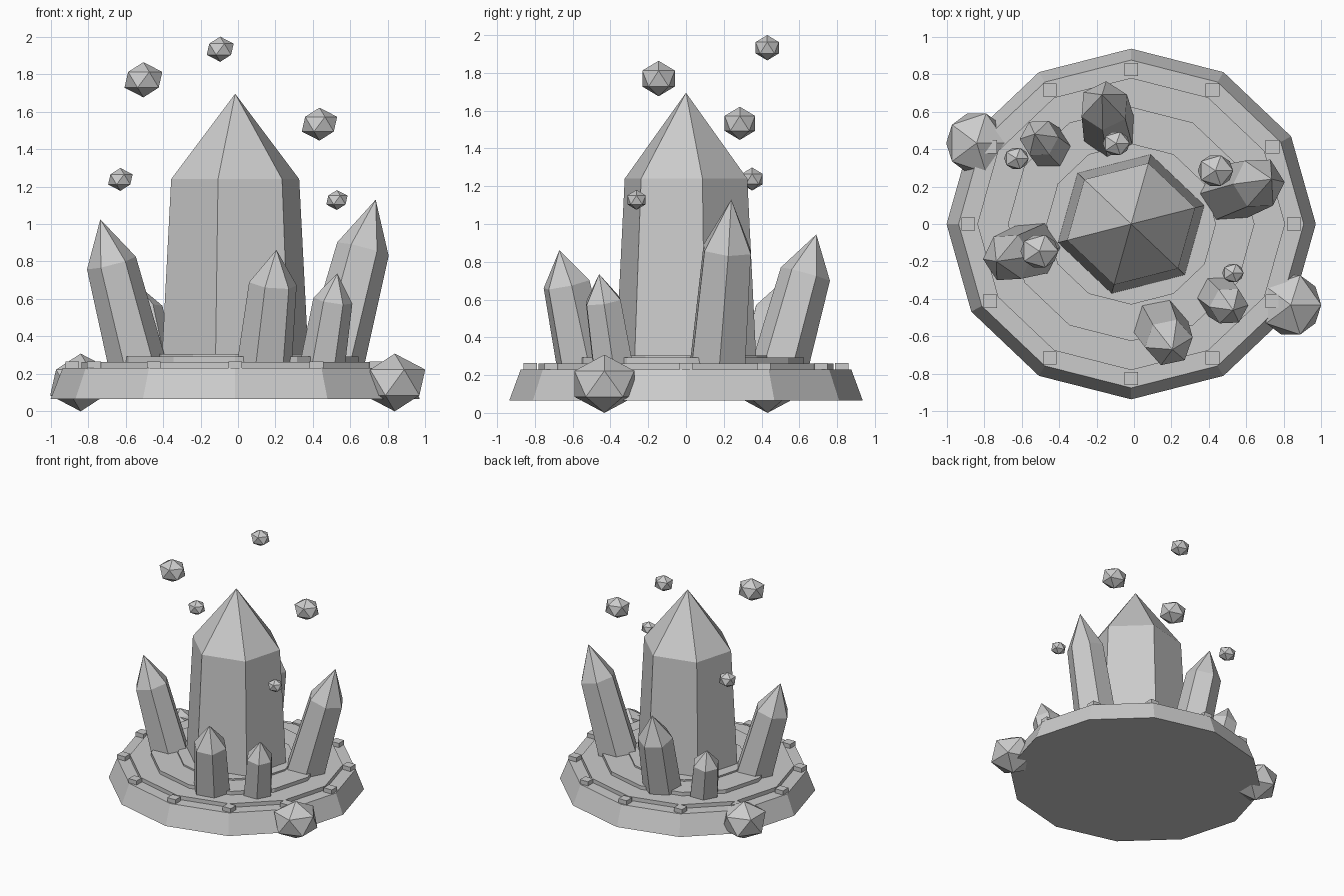
import bpy, bmesh
from math import sin, cos, radians, tau
from mathutils import Vector, Matrix

cube = bpy.data.objects.get("Cube")
if cube:
    bpy.data.objects.remove(cube, do_unlink=True)

stone = bpy.data.materials.new("pale_grey_stone")
stone.use_nodes = True
GREY = (0.6, 0.6, 0.6, 1)
stone.diffuse_color = GREY
stone.node_tree.nodes["Principled BSDF"].inputs["Base Color"].default_value = GREY

CX = -0.015        # centre line of the plinth
STRETCH = 1.053    # plinth and main crystal are slightly wider than deep


def finish(name, bm):
    bmesh.ops.recalc_face_normals(bm, faces=bm.faces)
    mesh = bpy.data.meshes.new(name)
    bm.to_mesh(mesh)
    bm.free()
    mesh.materials.append(stone)
    obj = bpy.data.objects.new(name, mesh)
    bpy.context.collection.objects.link(obj)
    return obj


def loft(name, sides, turn, rings, tip=None, matrix=Matrix()):
    """Stack of (radius, height) rings, closed flat or with a point on top."""
    bm = bmesh.new()
    loops = []
    for r, z in rings:
        angles = [radians(turn) + tau * i / sides for i in range(sides)]
        loops.append([bm.verts.new((r * cos(a), r * sin(a), z)) for a in angles])
    bm.faces.new(loops[0])
    for lo, hi in zip(loops, loops[1:]):
        for i in range(sides):
            j = (i + 1) % sides
            bm.faces.new((lo[i], lo[j], hi[j], hi[i]))
    top = loops[-1]
    if tip is None:
        bm.faces.new(top)
    else:
        point = bm.verts.new((0, 0, tip))
        for i in range(sides):
            bm.faces.new((top[i], top[(i + 1) % sides], point))
    bm.transform(matrix)
    return finish(name, bm)


centred = Matrix.Translation((CX, 0, 0)) @ Matrix.Diagonal((STRETCH, 1, 1, 1))

# Plinth with stepped discs
loft("plinth", 12, 0, [(0.936, 0.065), (0.875, 0.23)], matrix=centred)
loft("lower_step", 12, 0, [(0.78, 0.22), (0.78, 0.262)], matrix=centred)
loft("middle_step", 12, 0, [(0.625, 0.25), (0.625, 0.292)], matrix=centred)
loft("upper_step", 12, 0, [(0.43, 0.28), (0.43, 0.305)], matrix=centred)

# Square studs around the rim
for i in range(12):
    a = tau * i / 12
    bm = bmesh.new()
    bmesh.ops.create_cube(bm, size=1)
    bm.transform(Matrix.Translation((CX + 0.87 * cos(a), 0.825 * sin(a), 0.245))
                 @ Matrix.Diagonal((0.074, 0.07, 0.04, 1)))
    finish(f"rim_stud_{i + 1}", bm)

# Main crystal
loft("main_crystal", 6, 15, [(0.387, 0.24), (0.336, 1.24)], 1.695, centred)


# Leaning crystals: foot, tip, foot radius, shoulder radius, turn
def crystal(name, foot, tip, r_foot, r_top, turn):
    foot, tip = Vector(foot), Vector(tip)
    axis = tip - foot
    lean = Matrix.Translation(foot) @ axis.to_track_quat("Z", "Y").to_matrix().to_4x4()
    length = axis.length
    loft(name, 6, turn, [(r_foot, 0), (r_top, 0.71 * length)], length, lean)


crystal("front_crystal", (0.14, -0.54, 0.24), (0.205, -0.67, 0.862), 0.15, 0.13, 45)
crystal("front_left_crystal", (0.45, -0.385, 0.24), (0.53, -0.46, 0.735), 0.12, 0.105, 15)
crystal("left_crystal", (0.5, 0.165, 0.22), (0.735, 0.24, 1.13), 0.165, 0.142, 15)
crystal("right_crystal", (-0.53, -0.13, 0.22), (-0.735, -0.2, 1.025), 0.155, 0.135, 15)
crystal("back_crystal", (-0.13, 0.49, 0.22), (-0.17, 0.69, 0.945), 0.15, 0.135, 15)
crystal("back_right_crystal", (-0.45, 0.405, 0.24), (-0.53, 0.48, 0.67), 0.12, 0.105, 15)


# Faceted gems: two at the rim, five floating
def gem(name, centre, height, wide, deep):
    bm = bmesh.new()
    bmesh.ops.create_icosphere(bm, subdivisions=1, radius=height)
    bm.transform(Matrix.Translation(centre) @ Matrix.Diagonal((wide, deep, 1, 1)))
    finish(name, bm)


gem("rim_gem_left", (0.837, -0.432, 0.154), 0.154, 1.18, 1.21)
gem("rim_gem_right", (-0.84, 0.432, 0.154), 0.154, 1.18, 1.21)
floating = [((-0.095, 0.43, 1.933), 0.067), ((-0.505, -0.145, 1.77), 0.094),
            ((0.435, 0.285, 1.533), 0.088), ((-0.628, 0.35, 1.238), 0.061),
            ((0.528, -0.262, 1.128), 0.053)]
for i, (centre, height) in enumerate(floating):
    gem(f"floating_gem_{i + 1}", centre, height, 1.2, 1.08)
